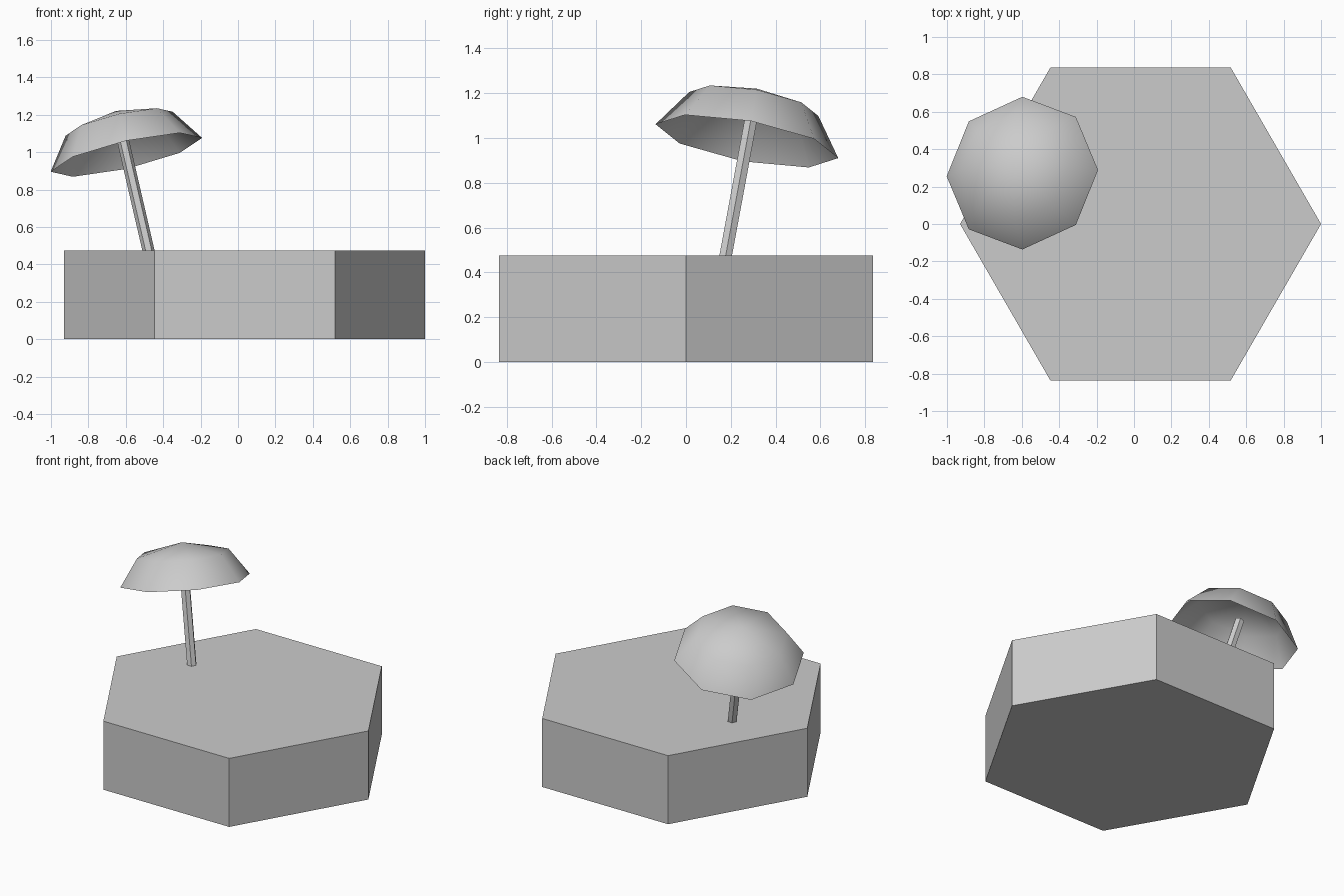
import bpy, bmesh
from math import radians
from mathutils import Matrix, Vector

if "Cube" in bpy.data.objects:
    bpy.data.objects.remove(bpy.data.objects["Cube"])

# shared tilted frame of the parasol, origin at the centre of the canopy rim
TILT = (Matrix.Translation((-0.597, 0.272, 0.986))
        @ Matrix.Rotation(radians(-10.5), 4, 'X')
        @ Matrix.Rotation(radians(-12.8), 4, 'Y'))


def add_object(name, bm, smooth=False):
    bmesh.ops.recalc_face_normals(bm, faces=bm.faces)
    for f in bm.faces:
        f.smooth = smooth
    mesh = bpy.data.meshes.new(name)
    bm.to_mesh(mesh)
    bm.free()
    obj = bpy.data.objects.new(name, mesh)
    bpy.context.collection.objects.link(obj)
    return obj


def hex_prism(name, radius, z0, z1, matrix):
    """Six-sided prism with corners on the local x axis."""
    bm = bmesh.new()
    bmesh.ops.create_cone(bm, cap_ends=True, segments=6, radius1=radius,
                          radius2=radius, depth=z1 - z0)
    ys = max(v.co.y for v in bm.verts)
    if ys > radius * 0.95:  # turn so a corner faces +x
        bmesh.ops.rotate(bm, verts=bm.verts, cent=(0, 0, 0),
                         matrix=Matrix.Rotation(radians(30), 3, 'Z'))
    bmesh.ops.translate(bm, verts=bm.verts, vec=(0, 0, (z0 + z1) / 2))
    bm.transform(matrix)
    return add_object(name, bm)


# hexagonal base block
hex_prism("base", 0.965, 0, 0.475, Matrix.Translation((0.035, 0, 0)))

# leaning pole
hex_prism("pole", 0.032, -0.56, 0.11, TILT)

# open eight-sided canopy: upper half of a flattened low-poly sphere
bm = bmesh.new()
bmesh.ops.create_uvsphere(bm, u_segments=8, v_segments=4, radius=0.415)
lower = [v for v in bm.verts if v.co.z < -0.01]
bmesh.ops.delete(bm, geom=lower, context='VERTS')
bmesh.ops.scale(bm, vec=(1, 1, 0.59), verts=bm.verts)
bmesh.ops.recalc_face_normals(bm, faces=bm.faces)
bm.transform(TILT)
add_object("canopy", bm, smooth=True)
